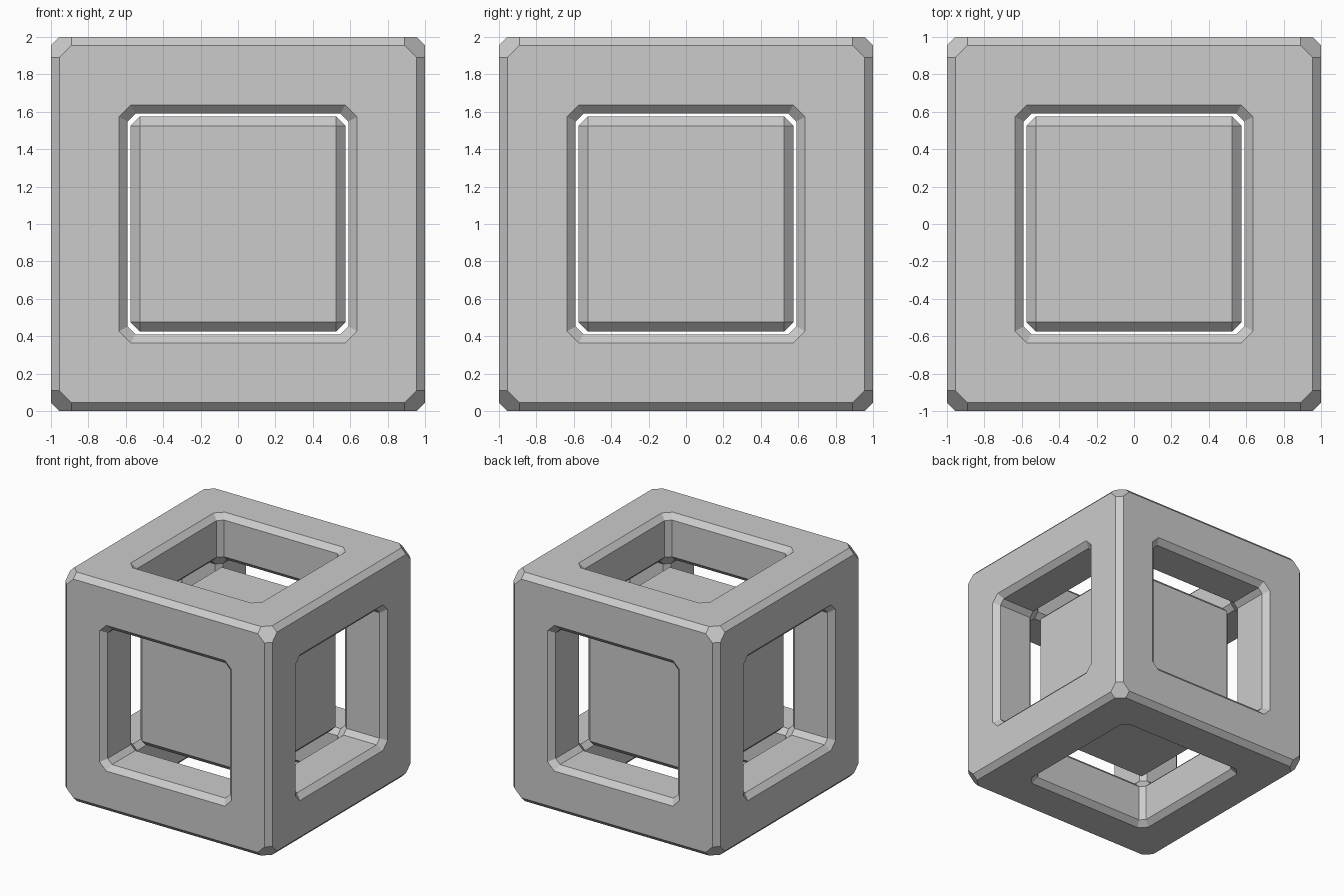
import bpy, bmesh
from itertools import product

if "Cube" in bpy.data.objects:
    bpy.data.objects.remove(bpy.data.objects["Cube"])


def add_object(name, bm, z):
    bmesh.ops.recalc_face_normals(bm, faces=bm.faces[:])
    mesh = bpy.data.meshes.new(name)
    bm.to_mesh(mesh)
    bm.free()
    obj = bpy.data.objects.new(name, mesh)
    obj.location.z = z
    bpy.context.collection.objects.link(obj)
    return obj


# Hollow cube frame: an outer and a cavity shell joined by six octagonal openings
bm = bmesh.new()
cache = {}


def vert(co):
    key = tuple(round(c, 4) for c in co)
    if key not in cache:
        cache[key] = bm.verts.new(key)
    return cache[key]


def face(points):
    bm.faces.new([vert(p) for p in points])


def on_axes(axes, values):
    p = [0.0, 0.0, 0.0]
    for axis, value in zip(axes, values):
        p[axis] = value
    return p


def ring(axis, sign, h, a, b):
    outline = [(a, b), (b, a), (-b, a), (-a, b), (-a, -b), (-b, -a), (b, -a), (a, -b)]
    axes = (axis, (axis + 1) % 3, (axis + 2) % 3)
    return [on_axes(axes, (sign * h, u, v)) for u, v in outline]


def shell_chamfers(h, a, b):
    # Edge strips
    for k, s, t in product(range(3), (-1, 1), (-1, 1)):
        axes = ((k + 1) % 3, (k + 2) % 3, k)
        face([on_axes(axes, v) for v in ((s * h, t * a, b), (s * a, t * h, b),
                                         (s * a, t * h, -b), (s * h, t * a, -b))])
    # Hexagonal corners
    for signs in product((-1, 1), repeat=3):
        hexagon = ((h, a, b), (a, h, b), (b, h, a), (b, a, h), (a, b, h), (h, b, a))
        face([[s * c for s, c in zip(signs, p)] for p in hexagon])


outer = (1.0, 0.955, 0.891)
cavity = (0.635, 0.59, 0.548)
shell_chamfers(*outer)
shell_chamfers(*cavity)

# Flat face, flared rim and tunnel wall on every side
profile = [outer, (1.0, 0.636, 0.573), (0.955, 0.59, 0.548), cavity]
for axis, sign in product(range(3), (-1, 1)):
    rings = [ring(axis, sign, *p) for p in profile]
    for r0, r1 in zip(rings, rings[1:]):
        for i in range(8):
            j = (i + 1) % 8
            face([r0[i], r0[j], r1[j], r1[i]])
add_object("cube_frame", bm, 1.0)

# Floating bevelled core
core = bmesh.new()
bmesh.ops.create_cube(core, size=1.15)
bmesh.ops.bevel(core, geom=core.edges[:], offset=0.05, offset_type='OFFSET',
                segments=1, profile=0.5, affect='EDGES')
add_object("inner_cube", core, 1.0)
